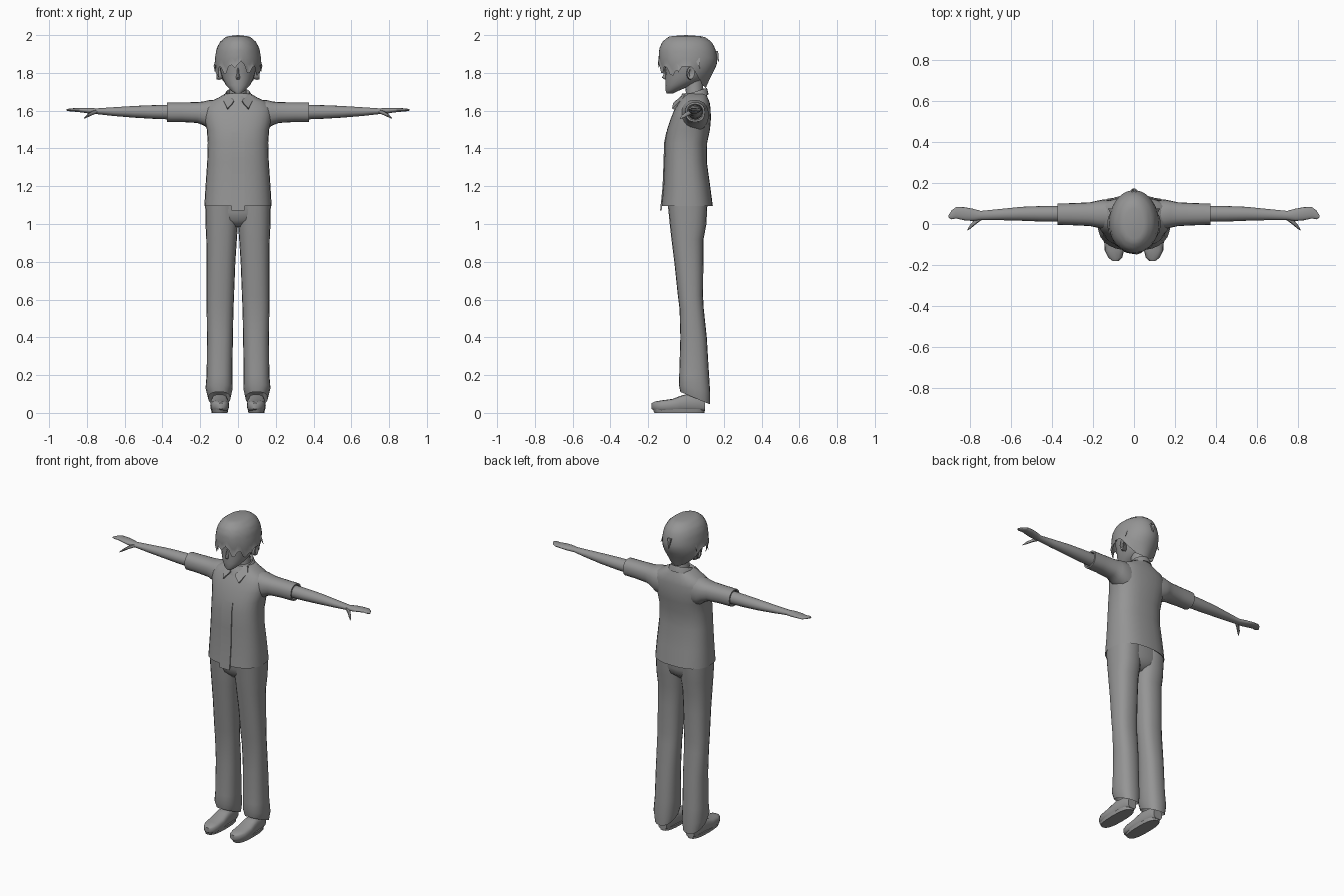
import bpy, bmesh, math
from mathutils import Vector

grey = bpy.data.materials.new("grey")
grey.diffuse_color = (0.3, 0.3, 0.3, 1)


def finish(name, bm, mirror=False, angle=50):
    bmesh.ops.recalc_face_normals(bm, faces=bm.faces)
    me = bpy.data.meshes.new(name)
    bm.to_mesh(me)
    bm.free()
    me.materials.append(grey)
    me.shade_smooth()
    me.set_sharp_from_angle(angle=math.radians(angle))
    ob = bpy.data.objects.new(name, me)
    bpy.context.collection.objects.link(ob)
    if mirror:
        ob.modifiers.new("mirror", 'MIRROR').use_mirror_merge = False
    return ob


def loft(name, axis, rings, n=20, power=2.0, mirror=False, tilt=None, caps=(True, True)):
    """Rings are (position on axis, centre a, centre b, half size a, half size b)."""
    bm = bmesh.new()
    loops = []
    for i, (p, ca, cb, ra, rb) in enumerate(rings):
        loop = []
        for k in range(n):
            t = 2 * math.pi * k / n
            c, s = math.cos(t), math.sin(t)
            a = ca + ra * math.copysign(abs(c) ** (2 / power), c)
            db = rb * math.copysign(abs(s) ** (2 / power), s)
            q = p + (tilt or {}).get(i, 0) * db
            co = {'x': (q, a, cb + db), 'y': (a, q, cb + db), 'z': (a, cb + db, q)}[axis]
            loop.append(bm.verts.new(co))
        loops.append(loop)
    for A, B in zip(loops, loops[1:]):
        for k in range(n):
            j = (k + 1) % n
            bm.faces.new((A[k], A[j], B[j], B[k]))
    if caps[0]:
        bm.faces.new(loops[0])
    if caps[1]:
        bm.faces.new(loops[-1])
    return finish(name, bm, mirror)


def span(z, rx, front, back):
    return (z, 0, (front + back) / 2, rx, (back - front) / 2)


def side_span(z, inner, outer, front, back):
    return (z, (inner + outer) / 2, (front + back) / 2, (outer - inner) / 2, (back - front) / 2)


# Shirt body, with the hem folded inwards
loft("shirt", 'z', [
    span(1.13, .15, -.09, .10), span(1.095, .178, -.13, .142), span(1.2, .172, -.12, .128),
    span(1.33, .163, -.115, .11), span(1.43, .16, -.112, .112), span(1.5, .165, -.10, .127),
    span(1.56, .18, -.08, .132), span(1.61, .18, -.06, .13), span(1.645, .155, -.04, .125),
    span(1.668, .105, -.03, .115), span(1.69, .068, -.02, .108)], n=28, power=2.5)

# Short sleeves with a folded cuff
loft("sleeve", 'x', [
    (.10, .045, 1.57, .07, .085), (.15, .047, 1.577, .073, .08), (.18, .048, 1.585, .066, .064),
    (.215, .048, 1.59, .058, .055), (.30, .048, 1.592, .054, .052), (.375, .048, 1.592, .052, .052),
    (.375, .048, 1.592, .043, .043), (.35, .048, 1.592, .035, .035)], power=2.3, mirror=True)

# Arms, hands and thumbs
loft("arm", 'x', [
    (.34, .05, 1.592, .039, .039), (.45, .05, 1.593, .038, .036), (.55, .05, 1.594, .034, .031),
    (.66, .046, 1.595, .027, .023), (.75, .042, 1.597, .022, .015), (.79, .045, 1.6, .03, .015),
    (.83, .05, 1.603, .032, .012), (.87, .055, 1.604, .028, .009), (.892, .045, 1.604, .022, .007),
    (.907, .037, 1.604, .006, .004)], n=16, mirror=True)
loft("thumb", 'x', [
    (.745, .032, 1.597, .012, .011), (.775, .012, 1.586, .014, .011),
    (.80, -.012, 1.571, .011, .008), (.815, -.03, 1.56, .003, .003)], n=8, mirror=True)

# Trousers: joined hips and two legs with slanted hems
loft("hips", 'z', [
    span(.985, .045, -.045, .06), span(1.02, .125, -.08, .10), span(1.06, .165, -.09, .11),
    span(1.14, .165, -.095, .112)], n=24, power=2.4)
loft("trouser_leg", 'z', [
    side_span(.12, .05, .145, -.01, .10), side_span(.078, .04, .158, -.03, .128),
    side_span(.13, .028, .172, -.038, .128), side_span(.2, .03, .166, -.036, .122),
    side_span(.4, .027, .164, -.03, .11), side_span(.55, .024, .166, -.034, .094),
    side_span(.62, .021, .166, -.043, .09), side_span(.8, .014, .166, -.062, .092),
    side_span(.92, .006, .168, -.077, .093), side_span(1.0, 0, .172, -.086, .108),
    side_span(1.12, 0, .174, -.098, .114)], power=2.4, mirror=True, tilt={0: -.4, 1: -.42, 2: -.25})

# Shoes and heels
loft("shoe", 'y', [
    (.10, .097, .04, .03, .03), (.07, .097, .05, .04, .042), (-.0, .097, .053, .044, .045),
    (-.03, .097, .048, .046, .042), (-.07, .097, .04, .05, .034), (-.13, .096, .036, .047, .03),
    (-.165, .092, .036, .034, .024), (-.182, .09, .036, .013, .016)], n=16, power=3, mirror=True)
loft("shoe_sole", 'z', [
    (0, .097, -.035, .042, .132), (.02, .097, -.038, .046, .138)], power=2.6, mirror=True)

# Neck and face
loft("neck", 'z', [
    span(1.64, .06, -.01, .10), span(1.69, .046, .0, .092), span(1.78, .045, -.01, .09)], n=16)
loft("face", 'z', [
    span(1.69, .014, -.102, -.07), span(1.705, .036, -.108, -.04), span(1.735, .064, -.108, .03),
    span(1.77, .082, -.11, .10), span(1.81, .094, -.108, .12), span(1.86, .10, -.118, .13),
    span(1.93, .098, -.118, .12), span(1.96, .07, -.08, .09)], n=24, power=2.1)
loft("nose", 'z', [
    span(1.765, .008, -.112, -.095), span(1.775, .011, -.127, -.095),
    span(1.795, .007, -.117, -.095), span(1.825, .004, -.112, -.1)], n=8)
loft("ear", 'x', [
    (.08, .018, 1.795, .014, .026), (.10, .022, 1.797, .02, .034), (.113, .026, 1.8, .02, .034),
    (.113, .026, 1.8, .012, .022), (.105, .024, 1.8, .007, .014)], n=12, mirror=True)

# Hair: a shell whose lower edge follows fringe, side locks, ear gap and nape
shape = [(2.0, .03, -.05, .05), (1.99, .065, -.095, .10), (1.965, .095, -.125, .135),
         (1.93, .113, -.141, .155), (1.88, .122, -.145, .166), (1.84, .124, -.14, .162),
         (1.80, .119, -.135, .142), (1.76, .097, -.122, .122), (1.71, .068, -.10, .10)]
edge = [(0, 1.845), (18, 1.80), (50, 1.795), (68, 1.775), (80, 1.835), (100, 1.835),
        (118, 1.775), (140, 1.735), (180, 1.715)]


def lerp_table(table, key):
    for a, b in zip(table, table[1:]):
        if min(a[0], b[0]) <= key <= max(a[0], b[0]):
            f = (key - a[0]) / (b[0] - a[0])
            return [u + (v - u) * f for u, v in zip(a, b)]
    return list(table[-1])


bm = bmesh.new()
cols, rows = 48, 12
top = bm.verts.new((0, .0, 2.0))
grid = []
for k in range(cols):
    deg = 360 * k / cols
    off = min(deg, 360 - deg)
    low = lerp_table(edge, off)[1] + (.035 if k % 4 in (1, 2) and off < 75 else 0)
    col = []
    for r in range(rows + 1):
        f = r / rows
        z = 1.995 + (low - 1.995) * f ** 1.5
        _, rx, fr, bk = lerp_table(shape, z)
        flare = 1 + (.05 if r == rows and off < 130 else 0)
        t = math.radians(deg)
        y = math.cos(t) * (fr if math.cos(t) > 0 else -bk)
        col.append(bm.verts.new((math.sin(t) * rx * flare, y * flare, z)))
    grid.append(col)
for k in range(cols):
    A, B = grid[k], grid[(k + 1) % cols]
    bm.faces.new((top, A[0], B[0]))
    for r in range(rows):
        bm.faces.new((A[r], A[r + 1], B[r + 1], B[r]))
finish("hair", bm)

# Loose hair tips at the sides and the back
for name, x, y, z, dx, dy in (("side_tip", .113, -.03, 1.83, .016, -.012),
                              ("side_tip_rear", .11, .06, 1.85, .018, .015),
                              ("back_tip", .012, .155, 1.885, -.012, .02)):
    bm = bmesh.new()
    base = [(x, y - .015, z + .03), (x, y + .015, z + .03), (x - .012, y, z + .03)]
    vs = [bm.verts.new(p) for p in base]
    tip = bm.verts.new((x + dx, y + dy, z - .03))
    bm.faces.new(vs)
    for i in range(3):
        bm.faces.new((vs[i], vs[(i + 1) % 3], tip))
    finish(name, bm, mirror=True)

# Collar band, sloping down to the front, with two pointed flaps
loft("collar_band", 'z', [
    (1.66, 0, .035, .084, .085), (1.69, 0, .038, .068, .075), (1.698, 0, .04, .062, .07),
    (1.67, 0, .04, .055, .06)], n=24, tilt={0: .3, 1: .32, 2: .32, 3: .3}, caps=(False, False))
bm = bmesh.new()
outer = [Vector(p) for p in ((.02, -.052, 1.655), (.03, -.068, 1.64), (.055, -.074, 1.612),
                             (.082, -.02, 1.662), (.066, .0, 1.695))]
lo = [bm.verts.new(p) for p in outer]
hi = [bm.verts.new(p + Vector((0, .012, -.006))) for p in outer]
bm.faces.new(lo)
bm.faces.new(hi)
for i in range(5):
    j = (i + 1) % 5
    bm.faces.new((lo[i], lo[j], hi[j], hi[i]))
finish("collar_flap", bm, mirror=True, angle=30)

# Button placket: a thin strip following the shirt front
bm = bmesh.new()
rows_p = []
for z, y in ((1.072, -.137), (1.2, -.124), (1.33, -.119), (1.43, -.116), (1.49, -.104)):
    rows_p.append([bm.verts.new((x, y + d, z)) for x, d in
                   ((-.035, .008), (-.035, 0), (.035, 0), (.035, .008))])
for A, B in zip(rows_p, rows_p[1:]):
    for i in range(3):
        bm.faces.new((A[i], A[i + 1], B[i + 1], B[i]))
bm.faces.new(rows_p[0])
finish("placket", bm, angle=30)
